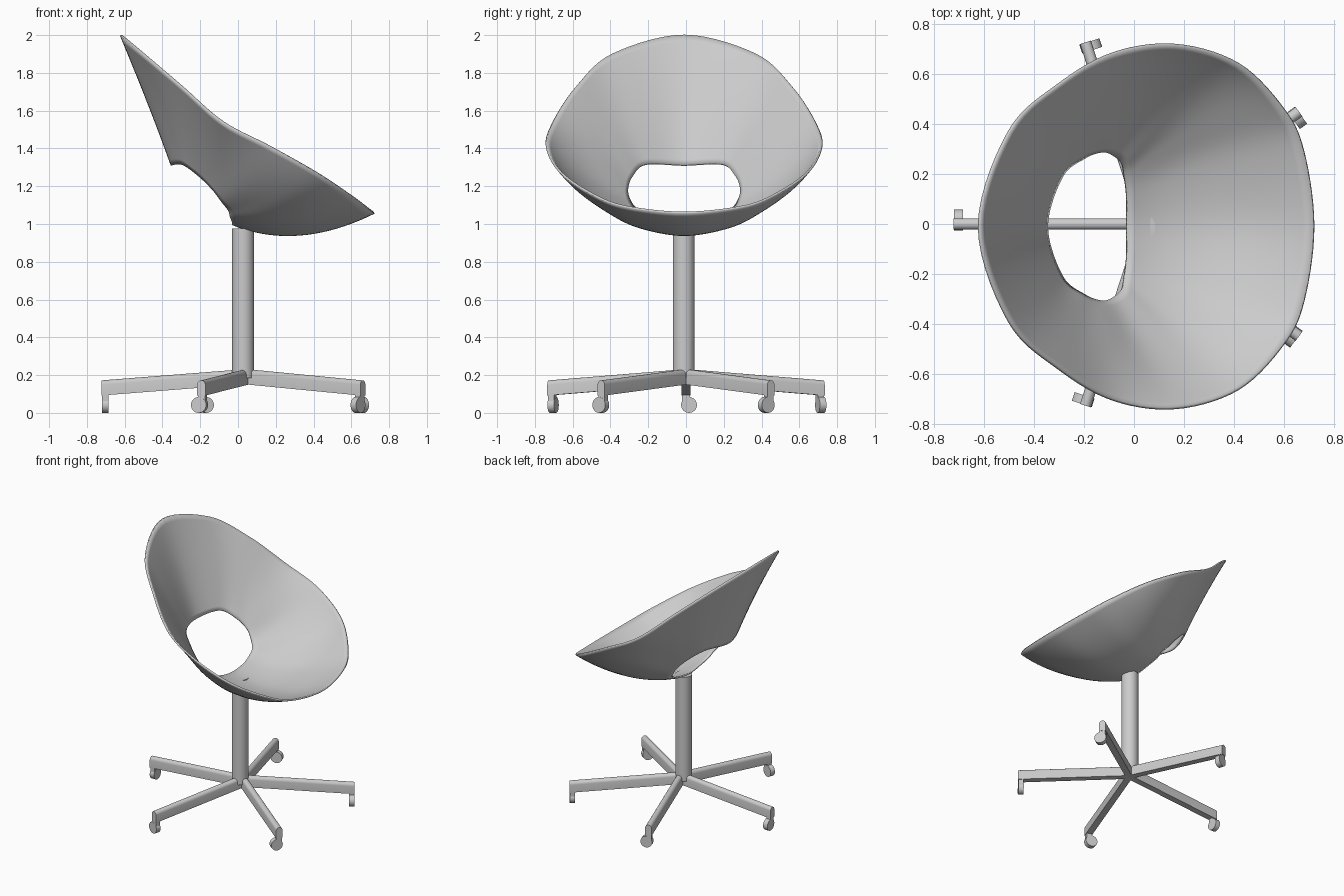
import bpy, bmesh, math
from mathutils import Vector, Matrix
from mathutils.bvhtree import BVHTree

if "Cube" in bpy.data.objects:
    bpy.data.objects.remove(bpy.data.objects["Cube"])

grey = bpy.data.materials.new("light_grey")
grey.use_nodes = True
grey.diffuse_color = (0.6, 0.6, 0.6, 1)
grey.node_tree.nodes["Principled BSDF"].inputs["Base Color"].default_value = (0.6, 0.6, 0.6, 1)


def make_object(name, bm, angle=40):
    bmesh.ops.recalc_face_normals(bm, faces=bm.faces)
    mesh = bpy.data.meshes.new(name)
    bm.to_mesh(mesh)
    bm.free()
    mesh.materials.append(grey)
    ob = bpy.data.objects.new(name, mesh)
    bpy.context.collection.objects.link(ob)
    bpy.ops.object.select_all(action='DESELECT')
    ob.select_set(True)
    bpy.context.view_layer.objects.active = ob
    bpy.ops.object.shade_smooth_by_angle(angle=math.radians(angle))
    return ob


def thicken(ob, amount):
    mod = ob.modifiers.new("thickness", 'SOLIDIFY')
    mod.thickness = amount
    mod.offset = 0


def grid_faces(bm, rows, closed=False):
    for a, b in zip(rows, rows[1:]):
        n = len(a)
        for i in range(n if closed else n - 1):
            j = (i + 1) % n
            bm.faces.new((a[i], a[j], b[j], b[i]))


def closed_spline(half, steps):
    """Mirror a front-to-back half loop in y and smooth it."""
    pts = [Vector(p) for p in half]
    pts += [Vector((p.x, -p.y, p.z)) for p in reversed(pts[1:-1])]
    n, out = len(pts), []
    for i in range(n):
        p0, p1, p2, p3 = (pts[(i + k) % n] for k in (-1, 0, 1, 2))
        for s in range(steps):
            t = s / steps
            out.append(0.5 * (2 * p1 + (p2 - p0) * t + (2 * p0 - 5 * p1 + 4 * p2 - p3) * t * t
                              + (3 * p1 - p0 - 3 * p2 + p3) * t ** 3))
    return out


# Seat shell: lofted from the back opening, through a middle loop, to the rim
SHIFT = Vector((0, -0.01, 0))
hole = [(-.03, 0, 1.0), (-.03, .12, 1.015), (-.04, .2, 1.04), (-.05, .25, 1.075), (-.085, .285, 1.12),
        (-.13, .3, 1.18), (-.2, .275, 1.25), (-.29, .2, 1.315), (-.35, 0, 1.31)]
middle = [(.33, 0, .945), (.29, .24, .985), (.26, .39, 1.06), (.2, .5, 1.15), (.05, .53, 1.25),
          (-.1, .48, 1.35), (-.24, .43, 1.49), (-.38, .29, 1.6), (-.47, 0, 1.63)]
rim = [(.72, 0, 1.06), (.68, .3, 1.09), (.6, .47, 1.15), (.42, .65, 1.27), (.17, .727, 1.41),
       (-.08, .695, 1.54), (-.3, .57, 1.73), (-.5, .38, 1.9), (-.62, 0, 2.0)]
loops = [closed_spline(l, 7) for l in (hole, middle, rim)]
bm = bmesh.new()
rows = []
RINGS = 20
for r in range(RINGS + 1):
    s = r / RINGS
    wa, wb, wc = (1 - s) * (1 - 2 * s), 4 * s * (1 - s), s * (2 * s - 1)
    rows.append([bm.verts.new(a * wa + b * wb + c * wc + SHIFT) for a, b, c in zip(*loops)])
grid_faces(bm, rows, closed=True)
tree = BVHTree.FromBMesh(bm)
thicken(make_object("seat_shell", bm, 60), 0.012)

# Seat overlap: thin layer on the seat that merges with the shell toward the front
bm = bmesh.new()
rows = []
for i in range(25):
    u = i / 24
    row = []
    for j in range(-20, 21):
        v = j / 20
        back = -0.026 - 0.03 * v * v
        x = back + (0.4 - back) * u
        y = v * (0.43 + 0.045 * math.sqrt(u)) + SHIFT.y
        hit, normal, _, _ = tree.ray_cast(Vector((x, y, 3)), Vector((0, 0, -1)))
        if hit is None:
            hit, normal, _, _ = tree.find_nearest(Vector((x, y, 1.05)))
        if normal.z < 0:
            normal = -normal
        row.append(bm.verts.new(hit + normal * (0.012 - 0.014 * u)))
    rows.append(row)
grid_faces(bm, rows)
thicken(make_object("seat_overlap", bm, 60), 0.006)

# Column
bm = bmesh.new()
bmesh.ops.create_cone(bm, cap_ends=True, segments=32, radius1=0.058, radius2=0.058, depth=0.79,
                      matrix=Matrix.Translation((0.027, -0.012, 0.58)))
make_object("column", bm)

# Star base: five sloping arms with rounded tops, each with a wheel beside its tip
W, LENGTH = 0.023, 0.765
profile = [(-W, 0), (W, 0)] + [(W * math.cos(a), 0.057 + W * math.sin(a))
                               for a in (math.pi * k / 8 for k in range(9))]
for k in range(5):
    place = Matrix.Translation((0.042, 0, 0)) @ Matrix.Rotation(math.radians(36 + 72 * k), 4, 'Z')
    bm = bmesh.new()
    ends = [[bm.verts.new((d, y, z + base)) for y, z in profile]
            for d, base in ((0, 0.152), (LENGTH, 0.092))]
    grid_faces(bm, ends, closed=True)
    for end in ends:
        bm.faces.new(end)
    bm.transform(place)
    make_object(f"base_arm_{k + 1}", bm)

    bm = bmesh.new()
    bmesh.ops.create_cone(bm, cap_ends=True, segments=24, radius1=0.042, radius2=0.042, depth=0.036,
                          matrix=Matrix.Translation((LENGTH - 0.02, -0.016, 0.042))
                          @ Matrix.Rotation(math.pi / 2, 4, 'Y'))
    # Short stem joining the wheel to the arm
    bmesh.ops.create_cube(bm, size=1, matrix=Matrix.Translation((LENGTH - 0.02, 0, 0.08))
                          @ Matrix.Diagonal((0.034, 0.04, 0.05, 1)))
    bm.transform(place)
    make_object(f"wheel_{k + 1}", bm)
